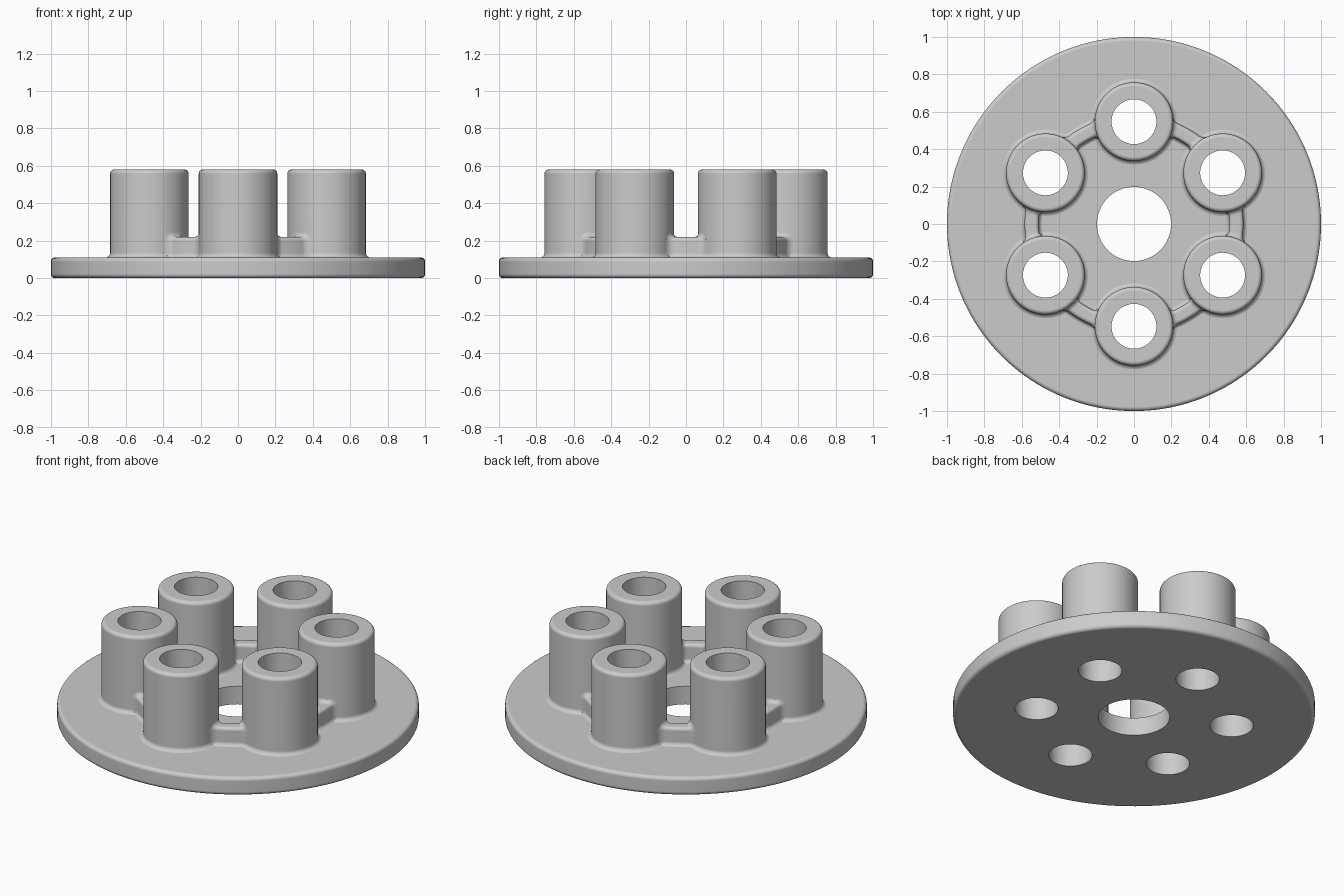
import bpy, bmesh
from math import sin, cos, pi, acos, radians

if "Cube" in bpy.data.objects:
    bpy.data.objects.remove(bpy.data.objects["Cube"])

PITCH, BOSS_R, TOP = 0.547, 0.21, 0.58      # boss circle, boss radius, boss top
PLATE, FILLET, EDGE = 0.11, 0.025, 0.022    # plate thickness, inner and outer rounding


def arc(cx, cz, r, a0, a1, n=6):
    return [(cx + r * cos(radians(a0 + (a1 - a0) * i / n)),
             cz + r * sin(radians(a0 + (a1 - a0) * i / n))) for i in range(n + 1)]


def skin(bm, rings, wrap=False):
    # Bridge successive closed rings and cap both ends
    n = len(rings[0])
    vs = [[bm.verts.new(p) for p in ring] for ring in rings]
    for a, b in zip(vs, vs[1:]):
        for i in range(n):
            j = (i + 1) % n
            bm.faces.new((a[i], a[j], b[j], b[i]))
    bm.faces.new(vs[0][::-1])
    bm.faces.new(vs[-1])


def lathe(bm, profile, seg, x=0.0, y=0.0):
    skin(bm, [[(x + r * cos(2 * pi * i / seg), y + r * sin(2 * pi * i / seg), z)
               for i in range(seg)] for r, z in profile])


def finish(bm, name):
    bmesh.ops.recalc_face_normals(bm, faces=bm.faces)
    me = bpy.data.meshes.new(name)
    bm.to_mesh(me)
    bm.free()
    ob = bpy.data.objects.new(name, me)
    bpy.context.collection.objects.link(ob)
    return ob


def combine(target, other, op):
    mod = target.modifiers.new(op, 'BOOLEAN')
    mod.object, mod.operation, mod.solver = other, op, 'EXACT'
    bpy.context.view_layer.objects.active = target
    bpy.ops.object.modifier_apply(modifier=mod.name)
    bpy.data.objects.remove(other)


centres = [(PITCH * cos(radians(30 + 60 * k)), PITCH * sin(radians(30 + 60 * k)))
           for k in range(6)]

# Round base plate with softened rim
bm = bmesh.new()
lathe(bm, arc(1 - EDGE, EDGE, EDGE, -90, 0)
      + arc(1 - EDGE, PLATE - EDGE, EDGE, 0, 90), 160)
hub = finish(bm, "flange_hub")

# Six tubular bosses with flared foot and rounded top
bm = bmesh.new()
foot = arc(BOSS_R + FILLET, PLATE + FILLET - 0.0005, FILLET, 270, 180)
boss_profile = ([(BOSS_R + FILLET, 0.05)] + foot
                + arc(BOSS_R - EDGE, TOP - EDGE, EDGE, 0, 90))
for x, y in centres:
    lathe(bm, boss_profile, 72, x, y)
bosses = finish(bm, "bosses")

# Web cross-section: (offset, height, growth sideways, growth upwards)
W, H, Q = 0.038, 0.22, 0.02
half = [(W + FILLET, 0.05, 0, 0)]
for i, (x, z) in enumerate(arc(W + FILLET, PLATE + FILLET - 0.001, FILLET, 270, 180)):
    half.append((x, z, sin(radians(15 * i)), 0))
for i, (x, z) in enumerate(arc(W - Q, H - Q, Q, 0, 90)):
    half.append((x, z, cos(radians(15 * i)), sin(radians(15 * i))))
section = half + [(-x, z, -nx, nz) for x, z, nx, nz in half[::-1]]

# Stations: distance from the boss wall and fillet growth there
stations = [(-0.03, FILLET)] + [
    (FILLET * (1 - sin(radians(a))), FILLET * (1 - cos(radians(a))))
    for a in range(90, -1, -15)]


def station(d, e, blend=0.0):
    # Points as (radius, angle from the boss, height)
    out = []
    for x, z, nx, nz in section:
        r = PITCH + x + nx * e
        t = acos((r * r + PITCH ** 2 - (BOSS_R + d) ** 2) / (2 * r * PITCH))
        out.append((r, t + (pi / 6 - t) * blend, z + nz * e))
    return out


# Six curved webs linking neighbouring bosses
side = [station(d, e) for d, e in stations] + [station(FILLET, 0, b) for b in (0.33, 0.66)]
mirror = [[(r, pi / 3 - t, z) for r, t, z in s] for s in side[::-1]]
path = side + [station(FILLET, 0, 1.0)] + mirror
bm = bmesh.new()
for k in range(6):
    a = radians(30 + 60 * k)
    skin(bm, [[(r * cos(a + t), r * sin(a + t), z) for r, t, z in s] for s in path])
webs = finish(bm, "webs")

# Centre bore and boss holes
bm = bmesh.new()
lathe(bm, [(0.198, -0.2), (0.198, 0.9)], 80)
for x, y in centres:
    lathe(bm, [(0.12, -0.2), (0.12, 0.9)], 56, x, y)
drills = finish(bm, "drills")

combine(hub, bosses, 'UNION')
combine(hub, webs, 'UNION')
combine(hub, drills, 'DIFFERENCE')

# Smooth shading with crisp hole edges
hub.select_set(True)
bpy.context.view_layer.objects.active = hub
bpy.ops.object.shade_smooth_by_angle(angle=radians(35))
wn = hub.modifiers.new("clean_shading", 'WEIGHTED_NORMAL')
wn.keep_sharp = True
